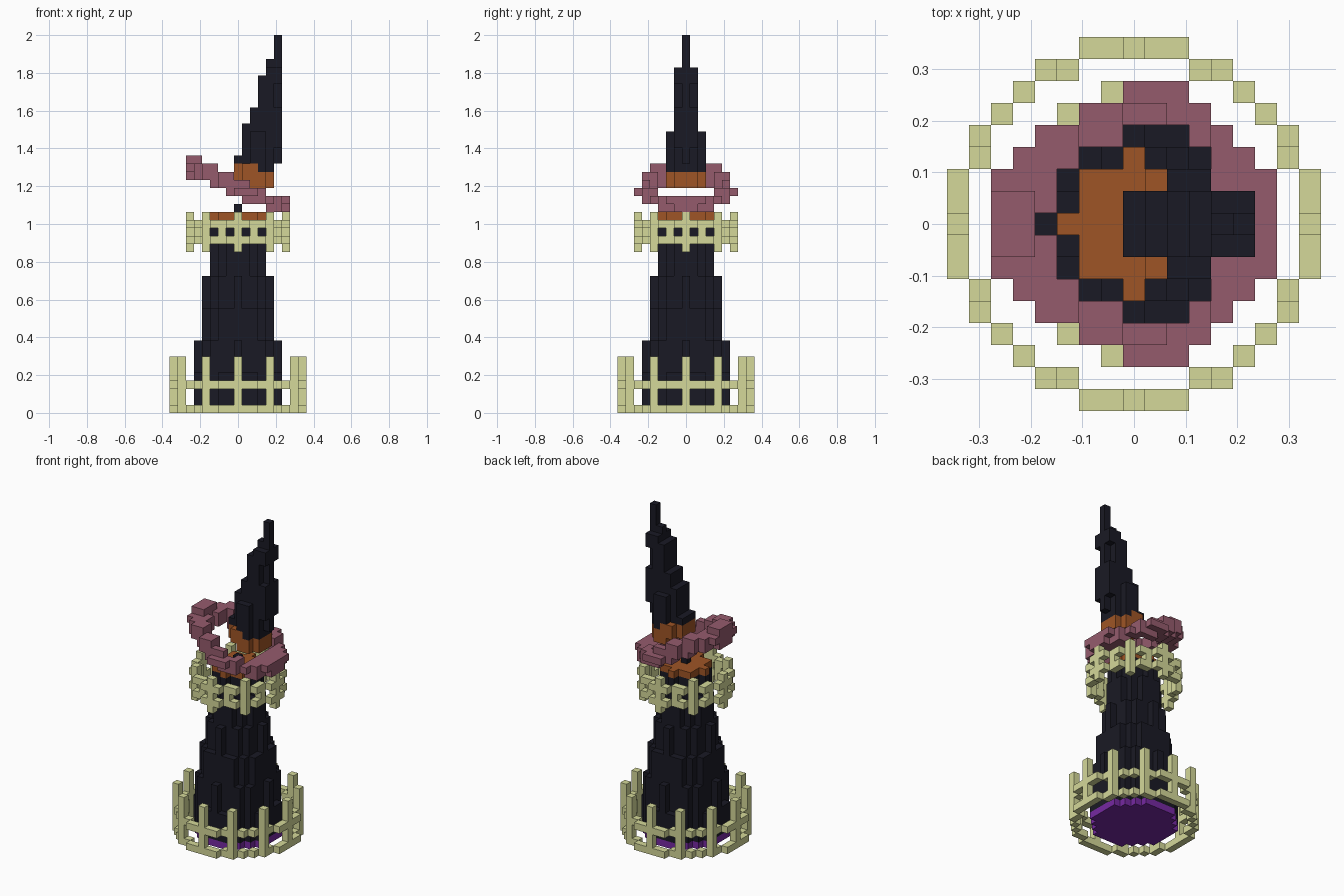
import bpy
import bmesh
from mathutils import Vector

if "Cube" in bpy.data.objects:
    bpy.data.objects.remove(bpy.data.objects["Cube"], do_unlink=True)

U = 2 / 47  # block size


def material(name, rgb):
    m = bpy.data.materials.new(name)
    m.use_nodes = True
    m.diffuse_color = (*rgb, 1)
    bsdf = next(n for n in m.node_tree.nodes if n.type == "BSDF_PRINCIPLED")
    bsdf.inputs["Base Color"].default_value = (*rgb, 1)
    bsdf.inputs["Roughness"].default_value = 0.9
    return m


DARK = material("charcoal", (0.01, 0.01, 0.018))
BONE = material("pale_bone", (0.66, 0.69, 0.32))
PINK = material("dusty_pink", (0.3, 0.105, 0.152))
ORANGE = material("burnt_orange", (0.345, 0.091, 0.019))
PURPLE = material("purple", (0.18, 0.022, 0.36))


def blocks(name, cells, mat):
    """Build the outer skin of a set of block cells."""
    cells = set(cells)
    bm = bmesh.new()
    for cell in cells:
        centre = Vector(cell) + Vector((0, 0, 0.5))
        for axis in range(3):
            for sign in (-1, 1):
                n = Vector((0, 0, 0))
                n[axis] = sign
                if tuple(int(c + d) for c, d in zip(cell, n)) in cells:
                    continue
                a = Vector((0, 0, 0))
                a[(axis + 1) % 3] = 0.5
                b = n.cross(a)
                mid = centre + n / 2
                bm.faces.new([bm.verts.new((mid + o) * U)
                              for o in (a + b, b - a, -a - b, a - b)])
    bmesh.ops.remove_doubles(bm, verts=bm.verts[:], dist=U / 100)
    mesh = bpy.data.meshes.new(name)
    bm.to_mesh(mesh)
    bm.free()
    mesh.materials.append(mat)
    obj = bpy.data.objects.new(name, mesh)
    bpy.context.collection.objects.link(obj)
    return obj


def disc(r, k, cx=0):
    return {(i, j, k) for i in range(-8, 9) for j in range(-8, 9)
            if (i - cx) ** 2 + j * j <= r * r}


def around(octant, layers):
    """Repeat an eighth of a ring all the way round, on the given layers."""
    return {(sx * p, sy * q, k) for x, y in octant for p, q in ((x, y), (y, x))
            for sx in (-1, 1) for sy in (-1, 1) for k in layers}


# Tower in drums of four layers, each half a block slimmer
blocks("tower_base", disc(5.5, 0), PURPLE)
tower = set()
for k in range(1, 24):
    tower |= disc(5.5 - 0.5 * ((k - 1) // 4), k)
blocks("tower", tower, DARK)
blocks("tower_cap", disc(3, 24), ORANGE)
blocks("cap_stud", {(0, 0, 25)}, DARK)

# Fence around the foot
foot = [(0, 8), (1, 8), (2, 8), (3, 7), (4, 7), (5, 6)]
blocks("foot_fence", around(foot, (0, 3)) | around([(0, 8), (4, 7)], range(7)), BONE)

# Balcony cage around the neck
neck = [(0, 6), (1, 6), (2, 5), (3, 5), (4, 4)]
blocks("neck_cage", around(neck, (21, 23)) | around([(2, 5)], (22,))
       | around([(0, 6), (4, 4)], range(20, 25)), BONE)

# Tilted floating ring: for each row, its outer span and its inner hole
rows = [((-6, 6), (-4, 3)), ((-6, 6), (-3, 3)), ((-6, 6), (-3, 3)),
        ((-5, 5), (-2, 3)), ((-4, 4), (0, 2)), ((-2, 3), None), ((0, 2), None)]
ring = set()
for j, (outer, hole) in enumerate(rows):
    for i in range(outer[0], outer[1] + 1):
        if hole and hole[0] <= i <= hole[1]:
            continue
        floor = 25 if i >= 4 and j <= 3 else 26
        low = min(29, max(floor, 27 - (i + 1) // 2))
        high = max(26, 28 - i // 2)
        if j >= 2:
            high = min(high, 30)
        # The outermost rim is one layer thick
        if j == 6:
            low = high = 27
        elif j == 2 and abs(i) == 6:
            low = high = 30 if i < 0 else 26
        for k in range(low, high + 1):
            ring |= {(i, j, k), (i, -j, k)}
blocks("floating_ring", ring, PINK)

# Slanted collar below the spire
collar = set()
for k, first, last in ((28, 2, 4), (29, 0, 4), (30, 0, 2)):
    collar |= {c for c in disc(2.3, k, 2) if first <= c[0] <= last}
blocks("spire_collar", collar, ORANGE)

# Leaning spire: each column has its own top layer
spire = set()
for i, top in enumerate([31, 35, 37, 41, 43, 46]):
    for k in range(30 if i in (3, 4) else 31, top + 1):
        spire.add((i, 0, k))
        # The last column only widens at two knobs
        if (33 <= k <= 37 or k in (41, 42)) if i == 5 else k <= 42:
            spire |= {(i, 1, k), (i, -1, k)}
        if k <= 34 and i in (2, 3):
            spire |= {(i, 2, k), (i, -2, k)}
blocks("spire", spire, DARK)
